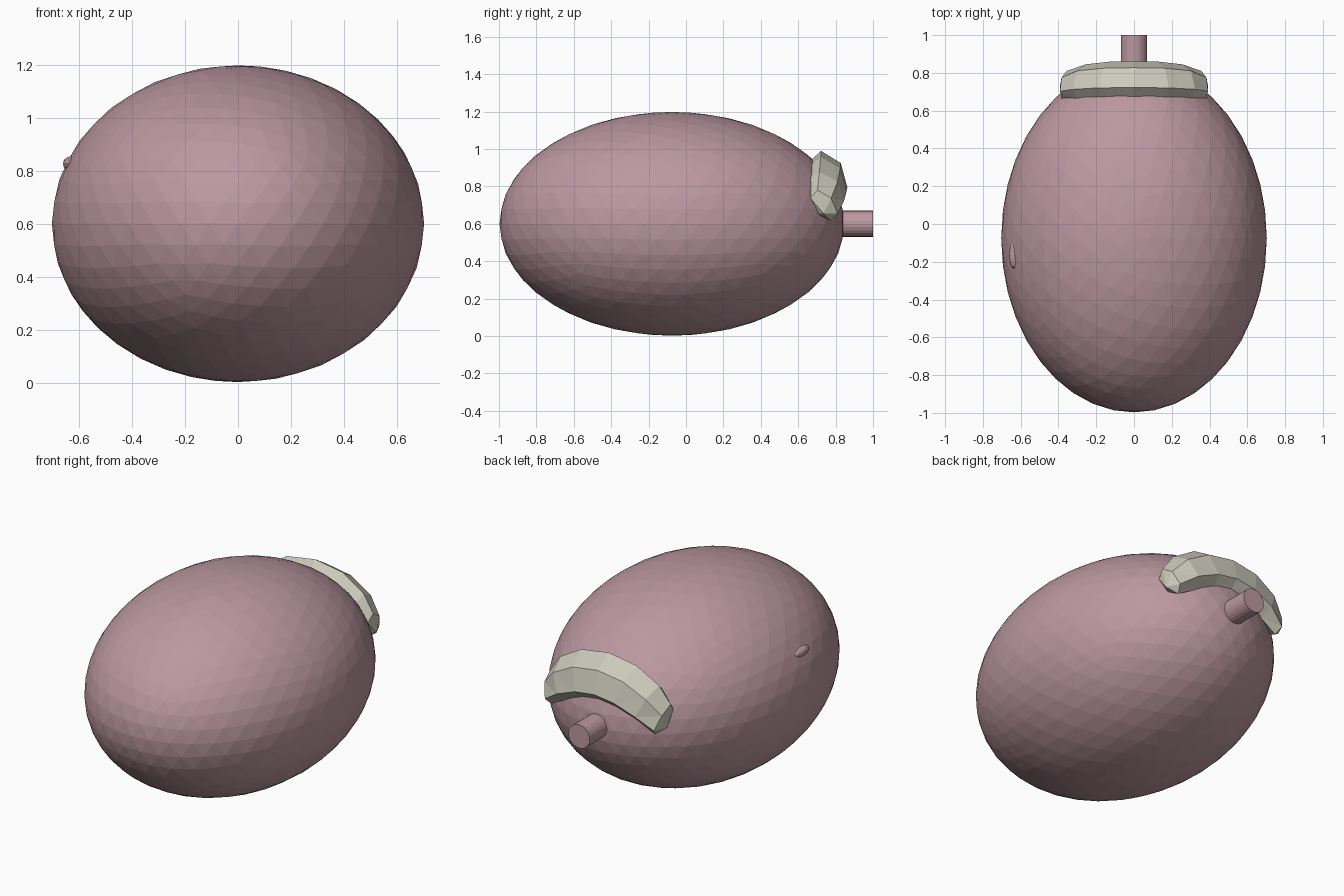
import bpy, bmesh, math
from mathutils import Matrix, Vector

if "Cube" in bpy.data.objects:
    bpy.data.objects.remove(bpy.data.objects["Cube"])


def material(name, rgb):
    m = bpy.data.materials.new(name)
    m.diffuse_color = (*rgb, 1)
    m.use_nodes = True
    m.node_tree.nodes["Principled BSDF"].inputs["Base Color"].default_value = m.diffuse_color
    return m


PINK = material("dusty pink", (0.50, 0.315, 0.355))
PALE = material("pale grey green", (0.60, 0.59, 0.50))


def finish(name, bm, mat):
    bmesh.ops.recalc_face_normals(bm, faces=bm.faces)
    mesh = bpy.data.meshes.new(name)
    bm.to_mesh(mesh)
    bm.free()
    mesh.materials.append(mat)
    ob = bpy.data.objects.new(name, mesh)
    bpy.context.collection.objects.link(ob)
    return ob


def ellipsoid(name, centre, radii, level, mat):
    bm = bmesh.new()
    bmesh.ops.create_icosphere(bm, subdivisions=level, radius=1,
                               matrix=Matrix.LocRotScale(centre, None, radii))
    return finish(name, bm, mat)


# Fruit body and the small blemish on its left flank
ellipsoid("body", Vector((0, -0.075, 0.6)), Vector((0.703, 0.922, 0.598)), 4, PINK)
ellipsoid("side_bump", Vector((-0.632, -0.165, 0.827)), Vector((0.03, 0.075, 0.028)), 2, PINK)

# Stem
bm = bmesh.new()
bmesh.ops.create_cone(bm, cap_ends=True, segments=24, radius1=0.07, radius2=0.07, depth=0.25,
                      matrix=Matrix.Translation((0, 0.875, 0.6)) @ Matrix.Rotation(math.pi / 2, 4, 'X'))
finish("stem", bm, PINK)

# Crescent collar: a faceted section swept along an arch above the stem
# station: angle, radial half width, half depth, y centre, end skew
HALF = [(17, 0.128, 0.086, 0.756, 0), (34, 0.11, 0.08, 0.748, 2), (48, 0.075, 0.055, 0.738, 5)]
stations = [(-a, r, d, y, -s) for a, r, d, y, s in reversed(HALF)]
stations += [(0, 0.13, 0.088, 0.757, 0)] + HALF
ARC_R, ARC_Z, SIDES = 0.5, 0.36, 6


def arch_point(angle, radius, y):
    a = math.radians(angle)
    return (radius * math.sin(a), y, ARC_Z + radius * math.cos(a))


bm = bmesh.new()
rings = []
for ang, rad, dep, yc, skew in stations:
    ring = []
    for k in range(SIDES):
        t = 2 * math.pi * k / SIDES
        u, v = math.cos(t), math.sin(t) / 0.866
        # the section leans with the body surface
        y = yc + dep * v - 0.035 * u
        ring.append(bm.verts.new(arch_point(ang - skew * u, ARC_R + rad * u, y)))
    rings.append(ring)
for a, b in zip(rings, rings[1:]):
    for k in range(SIDES):
        j = (k + 1) % SIDES
        bm.faces.new((a[k], a[j], b[j], b[k]))
for ring, ang in ((rings[0], -53), (rings[-1], 53)):
    tip = bm.verts.new(arch_point(ang, 0.49, 0.735))
    for k in range(SIDES):
        bm.faces.new((ring[k], ring[(k + 1) % SIDES], tip))
bmesh.ops.triangulate(bm, faces=bm.faces)
finish("collar", bm, PALE)
